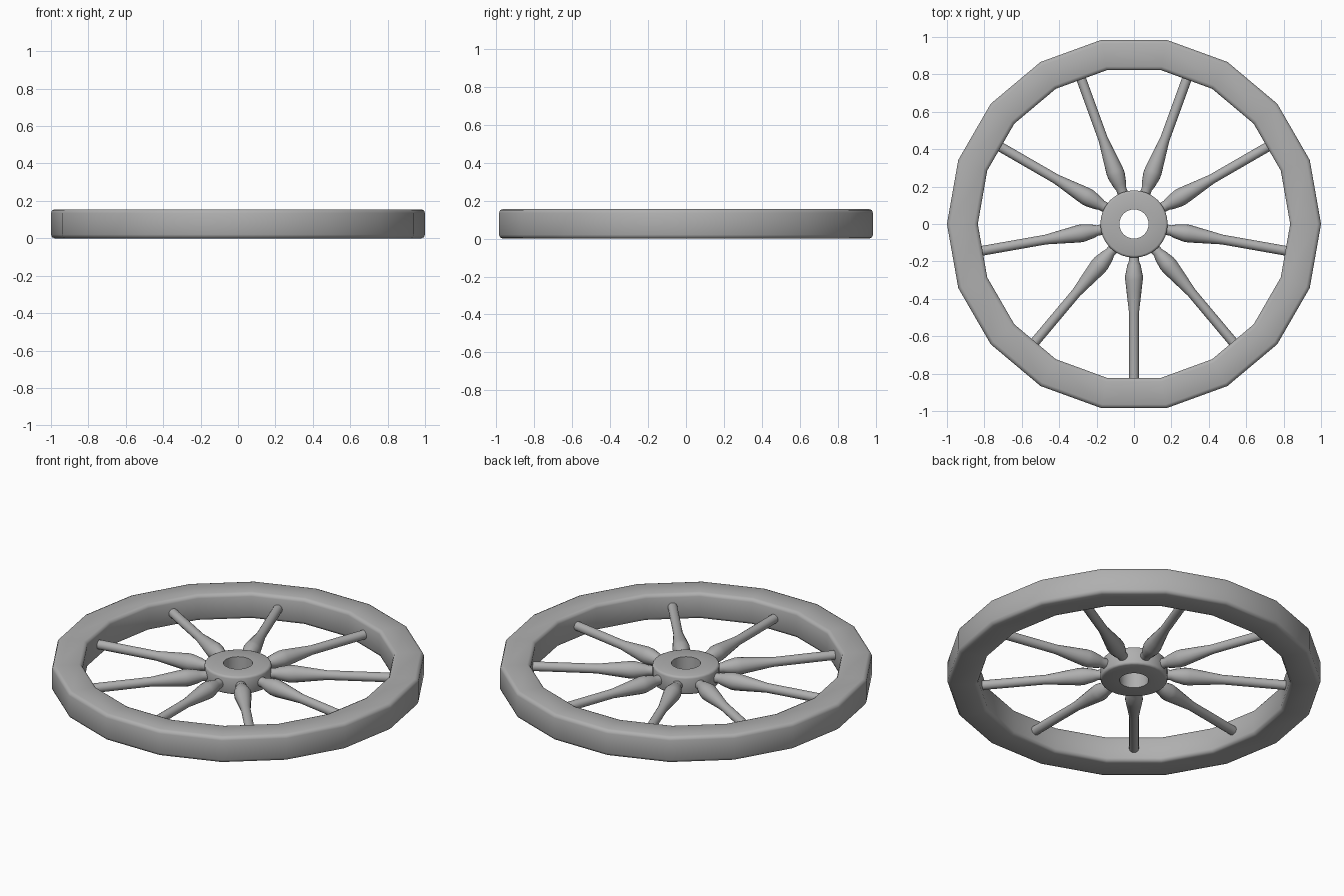
import bpy, bmesh
from math import pi
from math import radians
from mathutils import Matrix

if "Cube" in bpy.data.objects:
    bpy.data.objects.remove(bpy.data.objects["Cube"])

MID = 0.0775  # height of the wheel's middle plane

grey = bpy.data.materials.new("dark_grey")
grey.diffuse_color = (0.43, 0.43, 0.43, 1)
grey.use_nodes = True
grey.node_tree.nodes["Principled BSDF"].inputs["Base Color"].default_value = grey.diffuse_color


def lathe(bm, profile, sides, closed, matrix=Matrix()):
    """Spin (radius, z) points about z; closed loops make rings, open ones get caps."""
    rings = [[bm.verts.new(matrix @ Matrix.Rotation(2 * pi * k / sides, 4, 'Z') @ Matrix.Translation((r, 0, z)).to_translation())
              for r, z in profile] for k in range(sides)]
    n = len(profile)
    for k in range(sides):
        a, b = rings[k], rings[(k + 1) % sides]
        for i in range(n if closed else n - 1):
            j = (i + 1) % n
            bm.faces.new((a[i], b[i], b[j], a[j]))
    if not closed:
        bm.faces.new([r[0] for r in rings])
        bm.faces.new([r[-1] for r in rings])


def finish(bm, name):
    bmesh.ops.recalc_face_normals(bm, faces=bm.faces)
    mesh = bpy.data.meshes.new(name)
    bm.to_mesh(mesh)
    bm.free()
    mesh.materials.append(grey)
    ob = bpy.data.objects.new(name, mesh)
    bpy.context.collection.objects.link(ob)
    bpy.ops.object.select_all(action='DESELECT')
    ob.select_set(True)
    bpy.context.view_layer.objects.active = ob
    bpy.ops.object.shade_smooth_by_angle(angle=radians(50))


def ring(name, inner, outer, half, c_in, c_out, sides):
    """Ring around the middle plane with rounded corners (sharp where c is 0)."""
    def corner(r, c, way):
        s = 0.3 * c
        return [(r + way * c, half), (r + way * s, half - s), (r, half - c)] if c else [(r, half)]
    top = corner(inner, c_in, 1)[::-1] + corner(outer, c_out, -1)
    profile = top + [(r, -z) for r, z in reversed(top)]
    bm = bmesh.new()
    lathe(bm, profile, sides, True, Matrix.Translation((0, 0, MID)))
    finish(bm, name)


# Faceted rim and round hub with axle hole
ring("rim", 0.835, 1.0, MID, 0.02, 0.02, 18)
ring("hub", 0.078, 0.18, 0.053, 0, 0.012, 32)

# Nine turned spokes, running from inside the hub to inside the rim
spoke = [(0.028, 0.14), (0.028, 0.20), (0.036, 0.222), (0.047, 0.275),
         (0.047, 0.30), (0.040, 0.36), (0.026, 0.48), (0.026, 0.86)]
for k in range(9):
    bm = bmesh.new()
    m = (Matrix.Translation((0, 0, MID)) @ Matrix.Rotation(radians(-90 + 40 * k), 4, 'Z')
         @ Matrix.Rotation(pi / 2, 4, 'Y'))
    lathe(bm, spoke, 16, False, m)
    finish(bm, f"spoke_{k + 1}")
